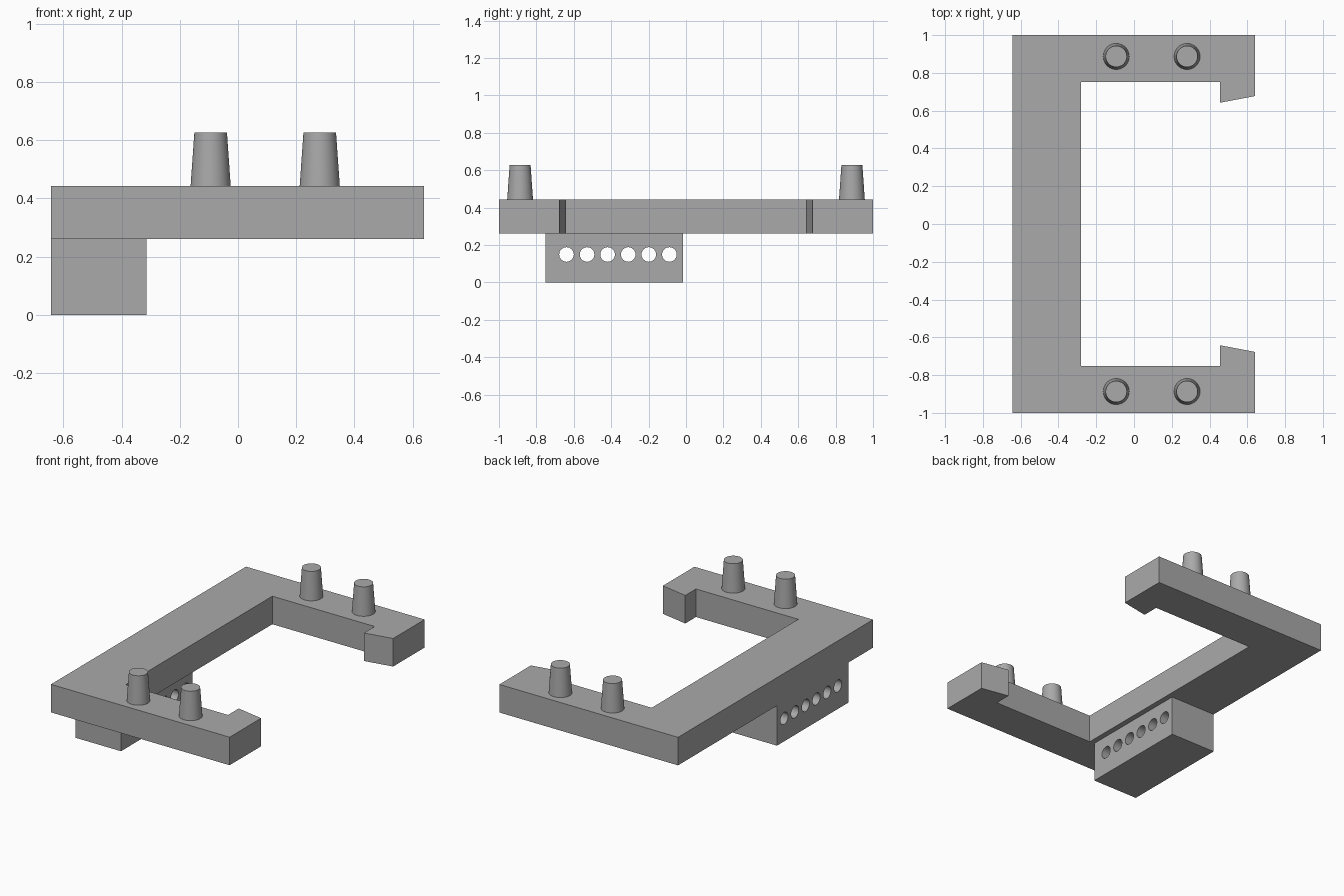
import bpy
import bmesh
from math import pi, radians
from mathutils import Matrix

old = bpy.data.objects.get("Cube")
if old:
    bpy.data.objects.remove(old, do_unlink=True)

grey = bpy.data.materials.new("plain grey")
grey.use_nodes = True
COLOUR = (0.4, 0.4, 0.4, 1)
grey.diffuse_color = COLOUR
grey.node_tree.nodes["Principled BSDF"].inputs["Base Color"].default_value = COLOUR

BACK, FRONT = -0.643, 0.64      # extent in x
LOW, HIGH = 0.26, 0.442         # frame underside and top


def finish(bm, name):
    bmesh.ops.recalc_face_normals(bm, faces=bm.faces)
    mesh = bpy.data.meshes.new(name)
    bm.to_mesh(mesh)
    bm.free()
    mesh.materials.append(grey)
    obj = bpy.data.objects.new(name, mesh)
    bpy.context.collection.objects.link(obj)
    return obj


def smooth(obj):
    bpy.ops.object.select_all(action="DESELECT")
    obj.select_set(True)
    bpy.context.view_layer.objects.active = obj
    bpy.ops.object.shade_smooth_by_angle(angle=radians(30))


# C-shaped frame: half outline mirrored in y, then extruded upwards
half = [(BACK, 1), (FRONT, 1), (FRONT, 0.677), (0.455, 0.642),
        (0.455, 0.752), (-0.28, 0.752)]
outline = half + [(x, -y) for x, y in reversed(half)]
bm = bmesh.new()
base = bm.faces.new([bm.verts.new((x, y, LOW)) for x, y in outline])
top = bmesh.ops.extrude_face_region(bm, geom=[base])["geom"]
bmesh.ops.translate(bm, vec=(0, 0, HIGH - LOW),
                    verts=[v for v in top if isinstance(v, bmesh.types.BMVert)])
finish(bm, "frame")

# Tapered pegs, two on each arm
PEG_TOP = 0.627
for side, y in (("left", 0.887), ("right", -0.887)):
    for end, x in (("rear", -0.094), ("front", 0.281)):
        bm = bmesh.new()
        bmesh.ops.create_cone(
            bm, cap_ends=True, segments=48, radius1=0.069, radius2=0.056,
            depth=PEG_TOP - HIGH,
            matrix=Matrix.Translation((x, y, (PEG_TOP + HIGH) / 2)))
        smooth(finish(bm, f"{end}_{side}_peg"))

# Mounting block under the frame
x0, x1, y0, y1 = BACK, -0.315, -0.75, -0.015
bm = bmesh.new()
bmesh.ops.create_cube(
    bm, size=1,
    matrix=Matrix.Translation(((x0 + x1) / 2, (y0 + y1) / 2, LOW / 2))
    @ Matrix.Diagonal((x1 - x0, y1 - y0, LOW, 1)))
block = finish(bm, "mounting_block")

# Row of six holes bored through the block
bm = bmesh.new()
for i in range(6):
    bmesh.ops.create_cone(
        bm, cap_ends=True, segments=32, radius1=0.039, radius2=0.039, depth=0.6,
        matrix=Matrix.Translation(((x0 + x1) / 2, -0.639 + i * 0.11, 0.149))
        @ Matrix.Rotation(pi / 2, 4, "Y"))
cutter = finish(bm, "hole_cutter")
cutter.hide_render = True
bore = block.modifiers.new("holes", "BOOLEAN")
bore.operation = "DIFFERENCE"
bore.solver = "EXACT"
bore.object = cutter
bpy.context.view_layer.objects.active = block
bpy.ops.object.modifier_apply(modifier=bore.name)
bpy.data.objects.remove(cutter, do_unlink=True)
smooth(block)
